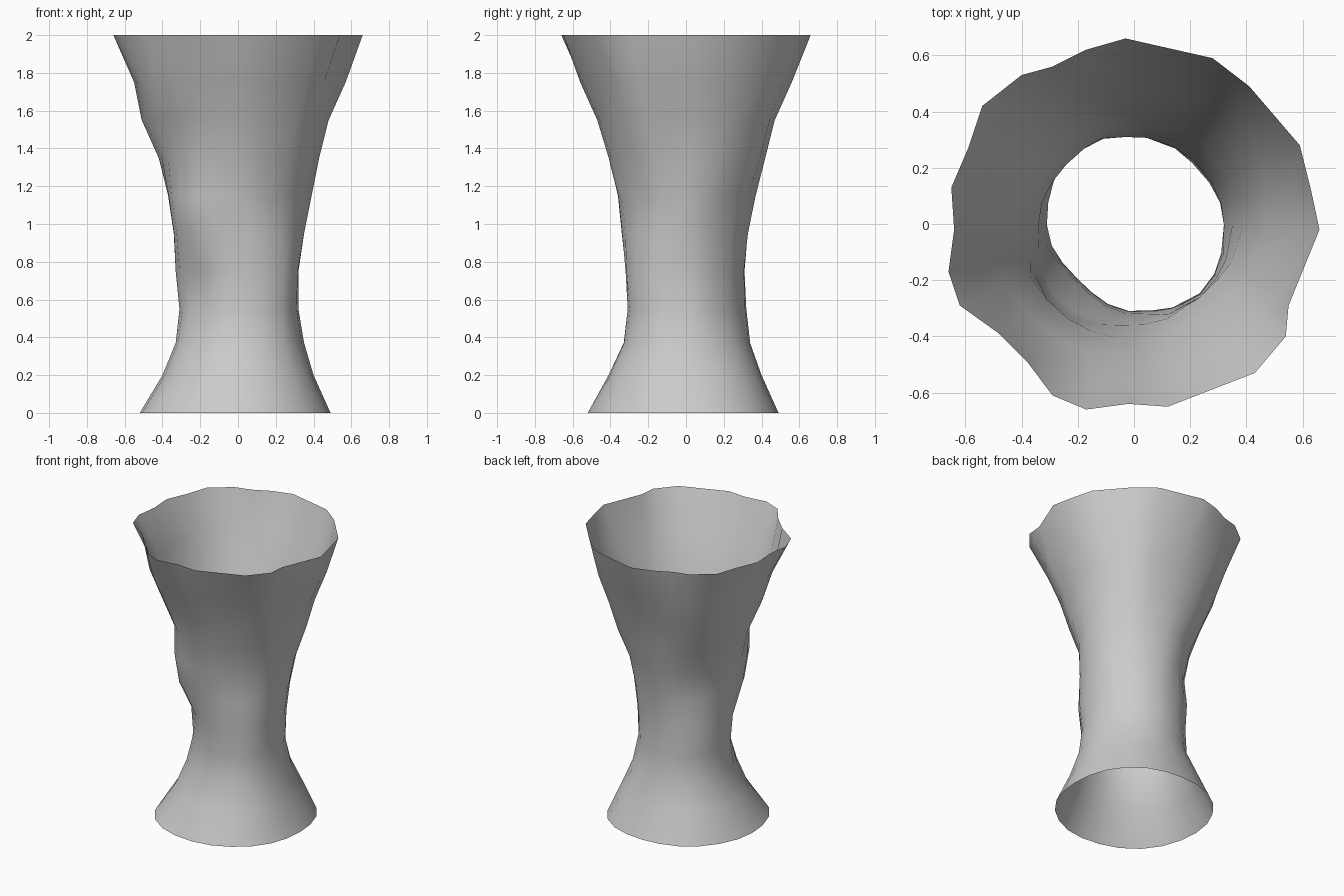
import bpy
import bmesh
from math import atan2, cos, floor, hypot, pi, sin, tau

default_cube = bpy.data.objects.get("Cube")
if default_cube:
    bpy.data.objects.remove(default_cube, do_unlink=True)

# Wavy upper rim, counter-clockwise, in hundredths
RIM = [(66, -2), (63, 12), (59, 28), (41, 49), (28, 59), (-3, 66),
       (-17, 62), (-29, 56), (-40, 53), (-54, 42), (-59, 27), (-65, 13),
       (-64, -2), (-66, -17), (-62, -29), (-48, -39), (-38, -49), (-29, -61),
       (-17, -66), (-2, -64), (12, -65), (43, -53), (54, -40), (55, -29)]

# Height and wall radius in eight directions, starting at +x, in hundredths
RINGS = [(0, (49, 51, 49, 51, 52, 54, 52, 51)),
         (20, (40, 42, 40, 42, 40, 40, 41, 42)),
         (37, (35, 34, 34, 34, 33, 33, 33, 36)),
         (55, (32, 30, 32, 33, 31, 28, 31, 34)),
         (75, (32, 31, 31, 34, 33, 29, 32, 36)),
         (95, (35, 33, 33, 32, 34, 38, 34, 35)),
         (115, (39, 37, 37, 36, 37, 41, 36, 35)),
         (135, (43, 45, 42, 44, 42, 41, 41, 42)),
         (155, (48, 51, 47, 52, 51, 49, 47, 48)),
         (175, (57, 58, 56, 59, 55, 57, 56, 56))]


def make_material(name, colour):
    material = bpy.data.materials.new(name)
    material.use_nodes = True
    material.diffuse_color = colour
    shader = material.node_tree.nodes["Principled BSDF"]
    shader.inputs["Base Color"].default_value = colour
    return material


def wall_radius(radii, angle):
    """Ease the radius between neighbouring directions."""
    position = (angle % tau) / tau * len(radii)
    index = floor(position)
    ease = (1 - cos(pi * (position - index))) / 2
    here = radii[index % len(radii)]
    there = radii[(index + 1) % len(radii)]
    return (here + (there - here) * ease) / 100


def column_angle(index, height):
    """Even spacing at the foot, drifting to the rim's own spacing."""
    x, y = RIM[index]
    even = tau * index / len(RIM)
    drift = (atan2(y, x) - even + pi) % tau - pi
    return even + drift * (height / 200)


# Open flared tube: stacked rings joined by quads
mesh = bmesh.new()
columns = range(len(RIM))
rings = []
for height, radii in RINGS:
    ring = []
    for column in columns:
        angle = column_angle(column, height)
        radius = wall_radius(radii, angle)
        ring.append(mesh.verts.new((radius * cos(angle), radius * sin(angle), height / 100)))
    rings.append(ring)
rings.append([mesh.verts.new((x / 100, y / 100, 2)) for x, y in RIM])

for lower, upper in zip(rings, rings[1:]):
    for column in columns:
        after = (column + 1) % len(RIM)
        mesh.faces.new((lower[column], lower[after], upper[after], upper[column]))
for face in mesh.faces:
    face.smooth = True

data = bpy.data.meshes.new("flared_tube")
mesh.to_mesh(data)
mesh.free()
data.materials.append(make_material("light_grey", (0.6, 0.6, 0.6, 1)))
tube = bpy.data.objects.new("flared_tube", data)
bpy.context.scene.collection.objects.link(tube)
